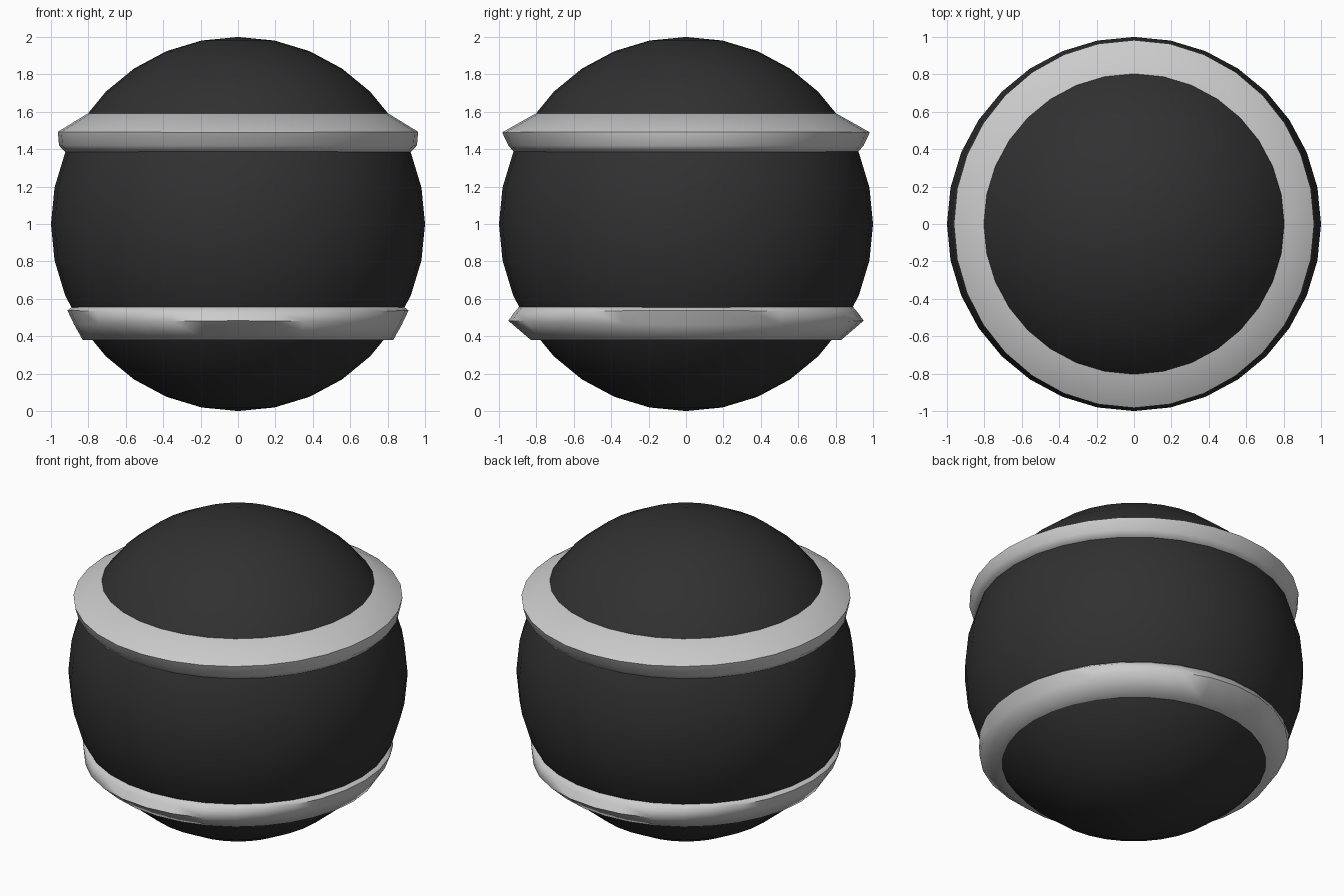
import bpy
import bmesh
from math import sin, cos, pi

if "Cube" in bpy.data.objects:
    bpy.data.objects.remove(bpy.data.objects["Cube"])

SEGMENTS = 32

# Dark ball
bpy.ops.mesh.primitive_uv_sphere_add(segments=SEGMENTS, ring_count=16, radius=1, location=(0, 0, 1))
ball = bpy.context.object
ball.name = "ball"
dark = bpy.data.materials.new("dark")
dark.diffuse_color = (0.03, 0.03, 0.03, 1)
dark.use_nodes = True
dark.node_tree.nodes["Principled BSDF"].inputs["Base Color"].default_value = dark.diffuse_color
ball.data.materials.append(dark)
bpy.ops.object.shade_smooth()


def band(name, side, front):
    """Sweep a ring whose section blends from the side profile to the front profile."""
    bm = bmesh.new()
    loops = []
    for i in range(SEGMENTS):
        a = 2 * pi * i / SEGMENTS
        w = cos(a) ** 2
        loop = []
        for (r0, z0), (r1, z1) in zip(side, front):
            r, z = r0 * w + r1 * (1 - w), z0 * w + z1 * (1 - w)
            loop.append(bm.verts.new((r * cos(a), r * sin(a), z)))
        loops.append(loop)
    n = len(side)
    for i in range(SEGMENTS):
        p, q = loops[i], loops[(i + 1) % SEGMENTS]
        for j in range(n):
            k = (j + 1) % n
            bm.faces.new((p[j], q[j], q[k], p[k]))
    bmesh.ops.recalc_face_normals(bm, faces=bm.faces)
    mesh = bpy.data.meshes.new(name)
    bm.to_mesh(mesh)
    bm.free()
    obj = bpy.data.objects.new(name, mesh)
    bpy.context.collection.objects.link(obj)
    bpy.ops.object.select_all(action='DESELECT')
    obj.select_set(True)
    bpy.context.view_layer.objects.active = obj
    bpy.ops.object.shade_smooth_by_angle(angle=1.1)


# Raised bands around the ball
band("upper_band",
     [(0.74, 1.59), (0.805, 1.59), (0.963, 1.493), (0.957, 1.42), (0.925, 1.386), (0.78, 1.386)],
     [(0.74, 1.59), (0.805, 1.59), (0.983, 1.49), (0.95, 1.42), (0.92, 1.386), (0.78, 1.386)])
band("lower_band",
     [(0.75, 0.555), (0.89, 0.555), (0.912, 0.538), (0.875, 0.46), (0.83, 0.38), (0.70, 0.38)],
     [(0.75, 0.555), (0.895, 0.555), (0.92, 0.525), (0.95, 0.483), (0.83, 0.38), (0.70, 0.38)])
